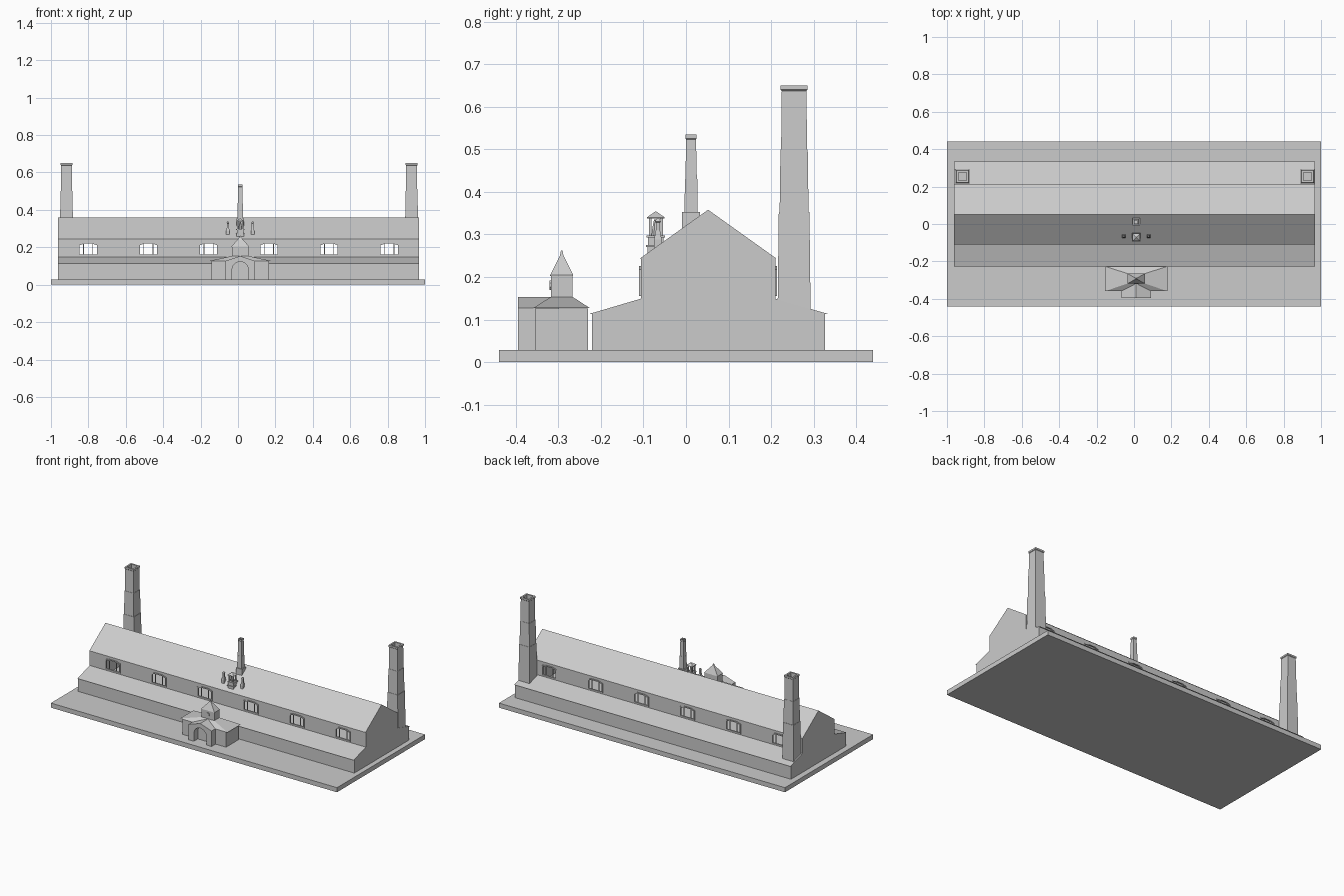
import bpy, bmesh, math
from mathutils import Vector

if "Cube" in bpy.data.objects:
    bpy.data.objects.remove(bpy.data.objects["Cube"])

CX = 0.012  # centre line of porch, turret and small chimney


def make(name, verts, faces):
    me = bpy.data.meshes.new(name)
    me.from_pydata(verts, [], faces)
    bm = bmesh.new()
    bm.from_mesh(me)
    bmesh.ops.remove_doubles(bm, verts=bm.verts, dist=1e-5)
    bmesh.ops.recalc_face_normals(bm, faces=bm.faces)
    bm.to_mesh(me)
    bm.free()
    ob = bpy.data.objects.new(name, me)
    bpy.context.collection.objects.link(ob)
    return ob


def rings(name, cx, cy, levels, n=4):
    """Stack of sections (half x, half y, z); n=4 gives rectangles."""
    verts, faces = [], []
    for hx, hy, z in levels:
        for i in range(n):
            a = math.pi / n + 2 * math.pi * i / n
            k = 1 / math.cos(math.pi / n)
            verts.append((cx + hx * k * math.cos(a), cy + hy * k * math.sin(a), z))
    for j in range(len(levels) - 1):
        for i in range(n):
            i2 = (i + 1) % n
            faces.append((j*n + i, j*n + i2, j*n + n + i2, j*n + n + i))
    faces.append(tuple(range(n)))
    faces.append(tuple(range(len(verts) - n, len(verts))))
    return make(name, verts, faces)


def box(name, x0, x1, y0, y1, z0, z1):
    return rings(name, (x0 + x1) / 2, (y0 + y1) / 2,
                 [((x1 - x0) / 2, (y1 - y0) / 2, z) for z in (z0, z1)])


def extrude_y(name, pts, y0, y1):
    """Extrude an x,z outline along y."""
    n = len(pts)
    verts = [(x, y, z) for y in (y0, y1) for x, z in pts]
    faces = [(i, (i + 1) % n, (i + 1) % n + n, i + n) for i in range(n)]
    return make(name, verts, faces + [tuple(range(n)), tuple(range(n, 2 * n))])


# Ground slab
box("base_slab", -1, 1, -0.44, 0.44, 0, 0.029)

# Long hall: lean-to aisles, clerestory walls with window openings, gabled roof
X0, X1 = -0.963, 0.968
profile = [(-.221, .029), (-.221, .113), (-.228, .113), (-.106, .149), (-.106, .243),
           (-.109, .243), (.052, .358), (.213, .243), (.21, .243), (.21, .149),
           (.334, .113), (.327, .113), (.327, .029)]
windows = [0.004 + 0.322 * (i - 2.5) for i in range(6)]
WH, WZ0, WZ1 = 0.052, 0.157, 0.225
verts, faces = [], []


def face(*co):
    faces.append(tuple(range(len(verts), len(verts) + len(co))))
    verts.extend(co)


def wall(y, x0, x1, z0, z1):
    face((x0, y, z0), (x1, y, z0), (x1, y, z1), (x0, y, z1))


for (ya, za), (yb, zb) in zip(profile, profile[1:]):
    if ya == yb and min(za, zb) > 0.14:
        wall(ya, X0, X1, .149, WZ0)
        wall(ya, X0, X1, WZ1, .243)
        edges = [X0] + [w + s * WH for w in windows for s in (-1, 1)] + [X1]
        for i in range(0, len(edges), 2):
            wall(ya, edges[i], edges[i + 1], WZ0, WZ1)
    else:
        face((X0, ya, za), (X1, ya, za), (X1, yb, zb), (X0, yb, zb))
for x in (X0, X1):
    face(*[(x, y, z) for y, z in profile])
make("hall", verts, faces)

# Window frames: arched surround and two mullions
for y0, y1, side in ((-.110, -.100, "front"), (.204, .214, "back")):
    for k, w in enumerate(windows):
        outer = [(-WH, WZ0 - .002), (WH, WZ0 - .002), (WH, .217), (.026, WZ1 + .001),
                 (-.026, WZ1 + .001), (-WH, .217)]
        inner = [(-.046, .161), (.046, .161), (.046, .211), (.024, .219),
                 (-.024, .219), (-.046, .211)]
        v = [(w + x, y, z) for y in (y0, y1) for ring in (outer, inner) for x, z in ring]
        f = []
        for i in range(6):
            j = (i + 1) % 6
            f += [(i, j, j + 6, i + 6), (i + 12, j + 12, j + 18, i + 18),
                  (i, j, j + 12, i + 12), (i + 6, j + 6, j + 18, i + 18)]
        make(f"window_frame_{side}_{k}", v, f)
        for s in (-1, 1):
            box(f"mullion_{side}_{k}", w + s*.025 - .002, w + s*.025 + .002,
                y0 + .003, y1 - .003, .159, .221)
            # wall corner filling beside the arch
            extrude_y(f"arch_corner_{side}_{k}",
                      [(w + s*WH, .216), (w + s*WH, WZ1), (w + s*.026, WZ1)],
                      y0 + .004, y1 - .004)


def chimney(name, cx, cy, levels, inner, depth):
    top = levels[-1][2]
    secs = [(h, h, z) for h, _, z in levels]
    rings(name, cx, cy, secs + [(inner, inner, top), (inner, inner, top - depth)])


# Tall stepped chimneys at the back corners
for cx in (-.917, .928):
    chimney("tall_chimney", cx, .254,
            [(.039, 0, .10), (.036, 0, .353), (.034, 0, .353), (.032, 0, .5), (.0305, 0, .5),
             (.029, 0, .637), (.032, 0, .640), (.032, 0, .65)], .022, .06)

# Small chimney on the ridge
chimney("ridge_chimney", CX, .012,
        [(.021, 0, .31), (.021, 0, .353), (.0155, 0, .353), (.0145, 0, .43), (.0135, 0, .43),
         (.0115, 0, .523), (.013, 0, .525), (.013, 0, .535)], .008, .03)

# Roof turret: stepped base, open posts, pyramid cap
TY = -.071
rings("turret_base", CX, TY, [(.019, .019, .245), (.019, .019, .270), (.023, .023, .270),
                              (.023, .023, .275), (.018, .018, .275), (.018, .018, .293),
                              (.022, .022, .293), (.022, .022, .298)])
for sx in (-1, 1):
    for sy in (-1, 1):
        x, y = CX + sx * .013, TY + sy * .013
        box("turret_post", x - .0035, x + .0035, y - .0035, y + .0035, .298, .339)
rings("turret_bell", CX, TY, [(.010, .010, .298), (.008, .008, .315), (.004, .004, .335)], 8)
rings("turret_cap", CX, TY, [(.021, .021, .337), (.021, .021, .340), (.001, .001, .354)])

# Slim pinnacles either side of the turret
for s in (-1, 1):
    rings("pinnacle", CX + s * .066, -.066,
          [(.006, .006, .258), (.009, .009, .268), (.009, .009, .288), (.005, .005, .310),
           (.005, .005, .328), (.007, .007, .330), (.003, .003, .338)])

# Entrance lodge: walls and hipped roof
box("lodge_walls", CX - .153, CX + .153, -.355, -.230, .029, .126)
rx, ya, yb, zr = .166, -.359, -.226, .127
make("lodge_roof",
     [(CX - rx, ya, zr), (CX + rx, ya, zr), (CX + rx, yb, zr), (CX - rx, yb, zr),
      (CX - .045, -.318, .153), (CX + .045, -.318, .153),
      (CX + .045, -.266, .153), (CX - .045, -.266, .153)],
     [(0, 1, 2, 3), (4, 5, 6, 7), (0, 1, 5, 4), (1, 2, 6, 5), (2, 3, 7, 6), (3, 0, 4, 7)])

# Gabled porch with arched doorway
arch = [(CX + .044 * math.cos(a), .082 + .042 * math.sin(a))
        for a in (math.pi * i / 6 for i in range(7))]
extrude_y("porch", [(CX - .08, .029), (CX - .08, .127), (CX, .153), (CX + .08, .127),
                    (CX + .08, .029), (CX + .044, .029)] + arch + [(CX - .044, .029)],
          -.395, -.300)

# Lodge tower, spire and clock face
rings("lodge_tower", CX, -.292, [(.044, .025, .140), (.044, .025, .203)])
rings("lodge_spire", CX, -.292, [(.047, .027, .202), (.047, .027, .205), (.006, .004, .251),
                                 (.002, .002, .262)])
extrude_y("tower_clock", [(CX + .012 * math.cos(math.pi * (i + .5) / 4),
                           .181 + .012 * math.sin(math.pi * (i + .5) / 4)) for i in range(8)],
          -.321, -.310)
